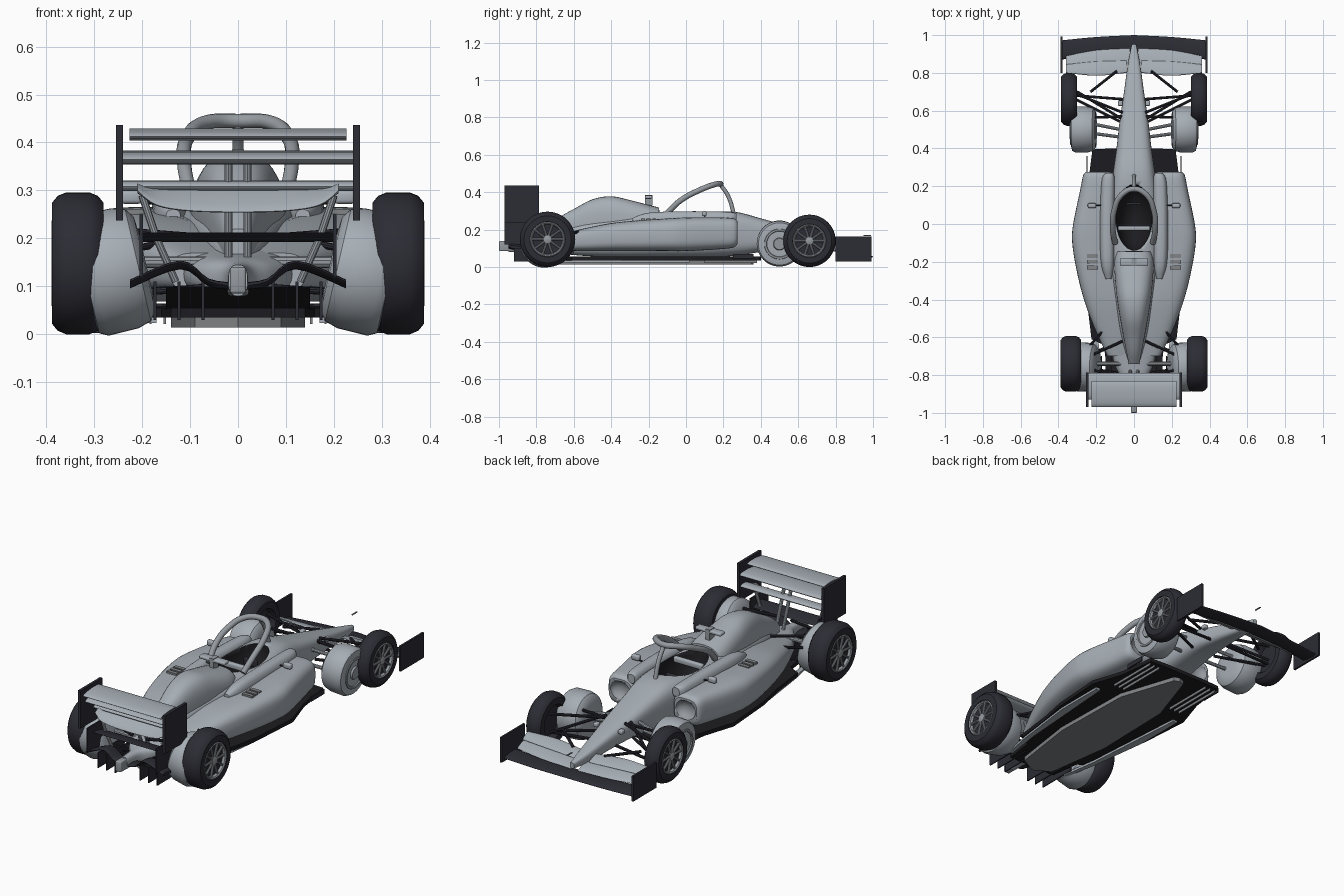
import bpy, bmesh
from math import sin, cos, pi, radians
from mathutils import Vector, Matrix

if "Cube" in bpy.data.objects:
    bpy.data.objects.remove(bpy.data.objects["Cube"])


def material(name, r, g, b):
    m = bpy.data.materials.new(name)
    m.use_nodes = True
    m.diffuse_color = (r, g, b, 1)
    m.node_tree.nodes["Principled BSDF"].inputs["Base Color"].default_value = (r, g, b, 1)
    return m


PAINT = material("silver grey", .38, .42, .46)
METAL = material("mid grey", .3, .325, .35)
PLANK = material("plank grey", .22, .23, .24)
CARBON = material("dark carbon", .025, .025, .035)
BLACK = material("black", .012, .012, .015)


def finish(name, bm, mats, mirror=False, angle=35):
    bmesh.ops.recalc_face_normals(bm, faces=bm.faces)
    me = bpy.data.meshes.new(name)
    bm.to_mesh(me)
    bm.free()
    me.shade_smooth()
    me.set_sharp_from_angle(angle=radians(angle))
    for m in mats if isinstance(mats, list) else [mats]:
        me.materials.append(m)
    ob = bpy.data.objects.new(name, me)
    bpy.context.scene.collection.objects.link(ob)
    if mirror:
        ob.modifiers.new("mirror", 'MIRROR').use_clip = False
    return ob


def smooth_path(rows, n=5):
    """Catmull-Rom through rows of numbers"""
    out = []
    for i in range(len(rows) - 1):
        p = [rows[max(i - 1, 0)], rows[i], rows[i + 1], rows[min(i + 2, len(rows) - 1)]]
        for k in range(n):
            t = k / n
            out.append([.5 * (2 * b + (c - a) * t + (2*a - 5*b + 4*c - d) * t*t + (3*b - a - 3*c + d) * t**3)
                        for a, b, c, d in zip(*p)])
    return out + [list(rows[-1])]


def skin(bm, rings):
    loops = [[bm.verts.new(p) for p in r] for r in rings]
    n = len(loops[0])
    for a, b in zip(loops, loops[1:]):
        for i in range(n):
            bm.faces.new((a[i], a[(i + 1) % n], b[(i + 1) % n], b[i]))
    bm.faces.new(loops[0])
    bm.faces.new(loops[-1])


def shell(name, rows, mats, mirror=False, power=.75):
    """Body shell from rows of y, centre x, half width, bottom z, top z"""
    rings = []
    for y, cx, hw, zb, zt in smooth_path(rows):
        ring = []
        for i in range(32):
            c, s = cos(i * pi / 16), sin(i * pi / 16)
            c, s = [abs(v) ** power * (1 if v > 0 else -1) for v in (c, s)]
            ring.append((cx + hw * c, y, (zb + zt) / 2 + (zt - zb) / 2 * s))
        rings.append(ring)
    bm = bmesh.new()
    skin(bm, rings)
    return finish(name, bm, mats, mirror)


def wing(name, rows, mat, thick=.008):
    """Mirrored aerofoil from rows of x, front y, front z, back y, back z"""
    rings = []
    for x, y0, z0, y1, z1 in smooth_path(rows, 4):
        rings.append([(x, (y0 + y1) / 2 + (y0 - y1) / 2 * cos(a),
                       (z0 + z1) / 2 + (z0 - z1) / 2 * cos(a) + thick * sin(a))
                      for a in [i * pi / 8 for i in range(16)]])
    bm = bmesh.new()
    skin(bm, rings)
    return finish(name, bm, mat, True)


def box(name, lo, hi, mat, mirror=False, bevel=0):
    bm = bmesh.new()
    lo, hi = Vector(lo), Vector(hi)
    bmesh.ops.create_cube(bm, size=1, matrix=Matrix.Translation((lo + hi) / 2) @ Matrix.Diagonal((*(hi - lo), 1)))
    if bevel:
        bmesh.ops.bevel(bm, geom=bm.edges[:], offset=bevel, segments=3, affect='EDGES', profile=.5)
    return finish(name, bm, mat, mirror)


def plate(name, pts, z0, z1, mat):
    bm = bmesh.new()
    skin(bm, [[(x, y, z) for x, y in pts] for z in (z0, z1)])
    return finish(name, bm, mat, True)


def lathe(name, profile, centre, mat, tilt=0):
    """Mirrored wheel part turned about the x axis from x, radius pairs"""
    turn = Matrix.Translation(centre) @ Matrix.Rotation(radians(tilt), 4, 'Y')
    bm = bmesh.new()
    skin(bm, [[turn @ Vector((x, r * cos(i * pi / 24), r * sin(i * pi / 24))) for i in range(48)]
              for x, r in profile])
    return finish(name, bm, mat, True)


def rods(name, pairs, r, mat):
    bm = bmesh.new()
    for a, b in pairs:
        a, b = Vector(a), Vector(b)
        rot = (b - a).to_track_quat('Z', 'Y').to_matrix().to_4x4()
        bmesh.ops.create_cone(bm, cap_ends=True, segments=10, radius1=r, radius2=r, depth=(b - a).length,
                              matrix=Matrix.Translation((a + b) / 2) @ rot)
    return finish(name, bm, mat, True)


def tube(name, pts, r, mat):
    cu = bpy.data.curves.new(name, 'CURVE')
    cu.dimensions = '3D'
    cu.bevel_depth, cu.bevel_resolution, cu.use_fill_caps = r, 4, True
    sp = cu.splines.new('BEZIER')
    sp.bezier_points.add(len(pts) - 1)
    for bp, p in zip(sp.bezier_points, pts):
        bp.co = p
        bp.handle_left_type = bp.handle_right_type = 'AUTO'
    cu.materials.append(mat)
    bpy.context.scene.collection.objects.link(bpy.data.objects.new(name, cu))


def carve(ob, centre, size):
    """Hollow out an ellipsoid whose walls take the second material"""
    bm = bmesh.new()
    bmesh.ops.create_uvsphere(bm, u_segments=32, v_segments=16, radius=1,
                              matrix=Matrix.Translation(centre) @ Matrix.Diagonal((*size, 1)))
    for f in bm.faces:
        f.material_index = 1
    cutter = finish("cutter", bm, list(ob.data.materials))
    cutter.hide_render = True
    mod = ob.modifiers.new("hollow", 'BOOLEAN')
    mod.operation, mod.solver, mod.object = 'DIFFERENCE', 'EXACT', cutter
    bpy.context.view_layer.objects.active = ob
    with bpy.context.temp_override(object=ob, active_object=ob):
        bpy.ops.object.modifier_move_to_index(modifier="hollow", index=0)
        bpy.ops.object.modifier_apply(modifier="hollow")
    bpy.data.objects.remove(cutter)


# Bodywork
tub = shell("nose_and_tub", [
    (.95, 0, .012, .085, .115), (.85, 0, .032, .08, .14), (.7, 0, .053, .09, .18), (.55, 0, .075, .095, .218),
    (.4, 0, .093, .08, .26), (.26, 0, .113, .06, .295), (.1, 0, .135, .05, .292), (-.1, 0, .135, .05, .29),
    (-.3, 0, .12, .05, .28), (-.55, 0, .08, .06, .24), (-.74, 0, .03, .08, .18)], [PAINT, BLACK], power=.6)
carve(tub, (0, .035, .29), (.097, .175, .15))
shell("engine_cover", [
    (-.145, 0, .095, .14, .318), (-.2, 0, .105, .14, .332), (-.3, 0, .1, .13, .358), (-.4, 0, .09, .12, .378),
    (-.5, 0, .074, .12, .362), (-.6, 0, .056, .12, .31), (-.68, 0, .04, .13, .265), (-.74, 0, .028, .14, .22)], PAINT)
pod = shell("sidepod", [
    (.275, .19, .065, .125, .245), (.255, .19, .08, .105, .26), (.18, .19, .095, .095, .265), (0, .21, .112, .085, .265),
    (-.1, .21, .117, .085, .26), (-.25, .185, .118, .085, .25), (-.4, .145, .12, .085, .235),
    (-.55, .105, .105, .085, .205), (-.7, .07, .07, .09, .17)], [PAINT, METAL], True, .6)
carve(pod, (.19, .28, .185), (.058, .04, .05))
shell("cockpit_shoulder", [
    (.27, .13, .02, .24, .285), (.22, .137, .036, .2, .295), (0, .142, .04, .17, .298), (-.2, .14, .036, .18, .29),
    (-.29, .135, .015, .23, .26)], PAINT, True)
box("seat_collar", (-.085, -.035, .255), (.085, -.01, .285), PAINT, bevel=.008)
box("steering_wheel", (-.04, .1, .22), (.04, .115, .26), CARBON, bevel=.006)
box("air_inlet", (-.05, -.15, .27), (.05, -.142, .305), BLACK)
box("camera_stalk", (-.012, -.22, .33), (.012, -.18, .385), METAL)
box("camera_bar", (-.075, -.22, .365), (.075, -.18, .382), PAINT, bevel=.006)
box("mirror", (.2, .085, .272), (.245, .11, .3), PAINT, True, .008)
rods("mirror_stalk", [((.15, .1, .27), (.22, .1, .28))], .004, CARBON)
for y in (-.18, -.21, -.24):
    box("sidepod_vent", (.19, y, .25), (.25, y + .02, .26), PLANK, True)

# Halo
side = [(.1, -.1, .29), (.112, -.03, .355), (.105, .07, .41), (.065, .155, .442)]
tube("halo_hoop", side + [(0, .185, .445)] + [(-x, y, z) for x, y, z in side[::-1]], .015, METAL)
tube("halo_post", [(0, .185, .44), (0, .225, .38), (0, .26, .27)], .011, METAL)

# Floor, plank and diffuser
plate("floor", [(0, .4), (.12, .4), (.22, .395), (.245, .2), (.3, .03), (.28, -.25), (.25, -.4), (.225, -.61),
                (.16, -.64), (.14, -.8), (0, -.8)], .035, .055, BLACK)
plate("plank", [(0, .36), (.03, .35), (.13, .05), (.14, -.4), (.09, -.75), (0, -.8)], .014, .036, PLANK)
plate("floor_edge", [(.24, .02), (.265, .02), (.265, -.25), (.22, -.6), (.19, -.75), (.17, -.75), (.2, -.55)],
      .024, .036, PAINT)
for x in (.15, .18, .21):
    box("floor_strake", (x, .1, .022), (x + .005, .38, .036), PLANK, True)
box("floor_fence", (.245, .25, .045), (.252, .36, .07), CARBON, True)
wing("diffuser_ramp", [(0, -.65, .04, -.9, .1), (.15, -.65, .04, -.9, .1)], BLACK, .006)
for x in (.07, .12, .17):
    box("diffuser_fin", (x, -.92, .03), (x + .006, -.7, .11), CARBON, True)

# Tail
shell("gearbox", [(-.6, 0, .12, .07, .19), (-.72, 0, .11, .08, .17), (-.8, 0, .075, .08, .16), (-.86, 0, .03, .08, .15),
                  (-.95, 0, .02, .08, .145)], PAINT)
box("tail_light", (-.017, -1, .085), (.017, -.94, .14), METAL, bevel=.006)
wing("beam_wing", [(0, -.84, .195, -.92, .21), (.205, -.84, .195, -.92, .21)], CARBON, .006)
wing("lower_beam", [(0, -.87, .1, -.95, .1), (.06, -.87, .105, -.95, .11), (.12, -.87, .14, -.95, .15),
                    (.225, -.87, .1, -.95, .11)], CARBON)

# Rear wing
box("rear_endplate", (.24, -.97, .237), (.254, -.787, .436), CARBON, True)
box("rear_lower_endplate", (.198, -.97, .12), (.205, -.82, .25), CARBON, True)
wing("rear_wing_lower", [(0, -.81, .315, -.9, .255), (.1, -.81, .315, -.9, .258), (.17, -.81, .315, -.9, .27),
                         (.21, -.81, .312, -.89, .3)], PAINT, .01)
wing("rear_wing_step", [(0, -.795, .312, -.86, .308), (.24, -.795, .312, -.86, .308)], PAINT, .011)
wing("rear_wing_main", [(0, -.79, .373, -.93, .364), (.243, -.79, .373, -.93, .364)], PAINT, .014)
wing("rear_wing_flap", [(0, -.83, .421, -.968, .412), (.226, -.83, .421, -.968, .412)], PAINT, .012)
rods("wing_pylon", [((.02, -.78, .16), (.02, -.85, .36))], .009, PAINT)
rods("wing_brace", [((.13, -.85, .11), (.17, -.86, .2)), ((.17, -.86, .2), (.2, -.86, .29))], .008, METAL)

# Front wing
box("front_endplate", (.378, .8, .03), (.388, .993, .163), CARBON, True)
wing("front_wing_main", [(0, 1, .055, .9, .06), (.2, .99, .05, .895, .058), (.384, .972, .045, .87, .055)], CARBON, .009)
wing("front_wing_lower_flap", [(.02, .93, .07, .845, .09), (.2, .92, .07, .835, .095), (.36, .89, .07, .825, .095)],
     PAINT, .007)
wing("front_wing_upper_flap", [(.04, .865, .095, .8, .115), (.2, .86, .1, .785, .125), (.36, .845, .1, .8, .125)],
     PAINT, .007)
box("nose_sensor", (-.003, .95, .166), (.003, .99, .171), METAL)
box("nose_fin", (.06, .625, .17), (.085, .655, .19), PAINT, True, .005)

# Wheels: rear and front differ in position, radius and width
for end, y, r, x0, x1 in (("rear", -.74, .148, .28, .388), ("front", .66, .14, .302, .386)):
    w, c = x1 - x0, (x0, y, r)
    lathe(end + "_tyre", [(.03, r * .55), (0, r * .62), (0, r * .85), (.012, r * .95), (.03, r), (w - .03, r),
                          (w - .012, r * .95), (w, r * .85), (w, r * .64), (w - .025, r * .58)], c, CARBON)
    lathe(end + "_rim_lip", [(w - .03, r * .5), (w - .003, r * .56), (w + .001, r * .6), (w - .006, r * .65),
                             (w - .03, r * .6)], c, METAL)
    lathe(end + "_rim_dish", [(w - .035, r * .6), (w - .015, r * .57)], c, CARBON)
    lathe(end + "_hub", [(w - .03, r * .18), (w - .004, r * .15), (w, r * .08)], c, METAL)
    arms = [(cos(i * pi / 5), sin(i * pi / 5)) for i in range(10)]
    rods(end + "_spokes", [((x1 - .01, y + r * .12 * a, r + r * .12 * b), (x1 - .008, y + r * .58 * a, r + r * .58 * b))
                           for a, b in arms], .006, METAL)

# Wheel drums inboard of the tyres
drum = [(-.075, .06), (-.072, .095), (-.058, .113), (-.03, .121), (.035, .122), (.053, .113), (.059, .085), (.054, .03)]
lathe("rear_drum", [(x, r * 1.06) for x, r in drum], (.265, -.757, .131), PAINT, 13)
lathe("front_drum", drum, (.274, .5, .126), PAINT, 3)
lathe("front_drum_ring", [(.05, .085), (.063, .08), (.063, .07), (.052, .065)], (.274, .5, .126), METAL, 3)
lathe("front_drum_hub", [(.05, .035), (.064, .03), (.064, .015)], (.274, .5, .126), METAL, 3)

# Suspension
rods("front_suspension", [((.06, .59, .2), (.31, .69, .19)), ((.06, .57, .19), (.31, .56, .19)),
                          ((.05, .66, .11), (.31, .68, .09)), ((.07, .54, .11), (.31, .66, .09)),
                          ((.07, .56, .2), (.3, .7, .1)), ((.09, .81, .12), (.23, .7, .14))], .0075, CARBON)
rods("drum_links", [((.07, .5, .18), (.22, .53, .16)), ((.07, .46, .12), (.22, .48, .11))], .009, PAINT)
rods("rear_suspension", [((.06, -.62, .2), (.3, -.73, .22)), ((.04, -.82, .2), (.3, -.75, .22)),
                         ((.16, -.56, .19), (.3, -.72, .16)), ((.04, -.8, .1), (.3, -.75, .08)),
                         ((.07, -.62, .1), (.3, -.72, .08))], .0075, CARBON)
rods("rear_axle", [((0, -.74, .15), (.32, -.74, .15))], .012, METAL)
